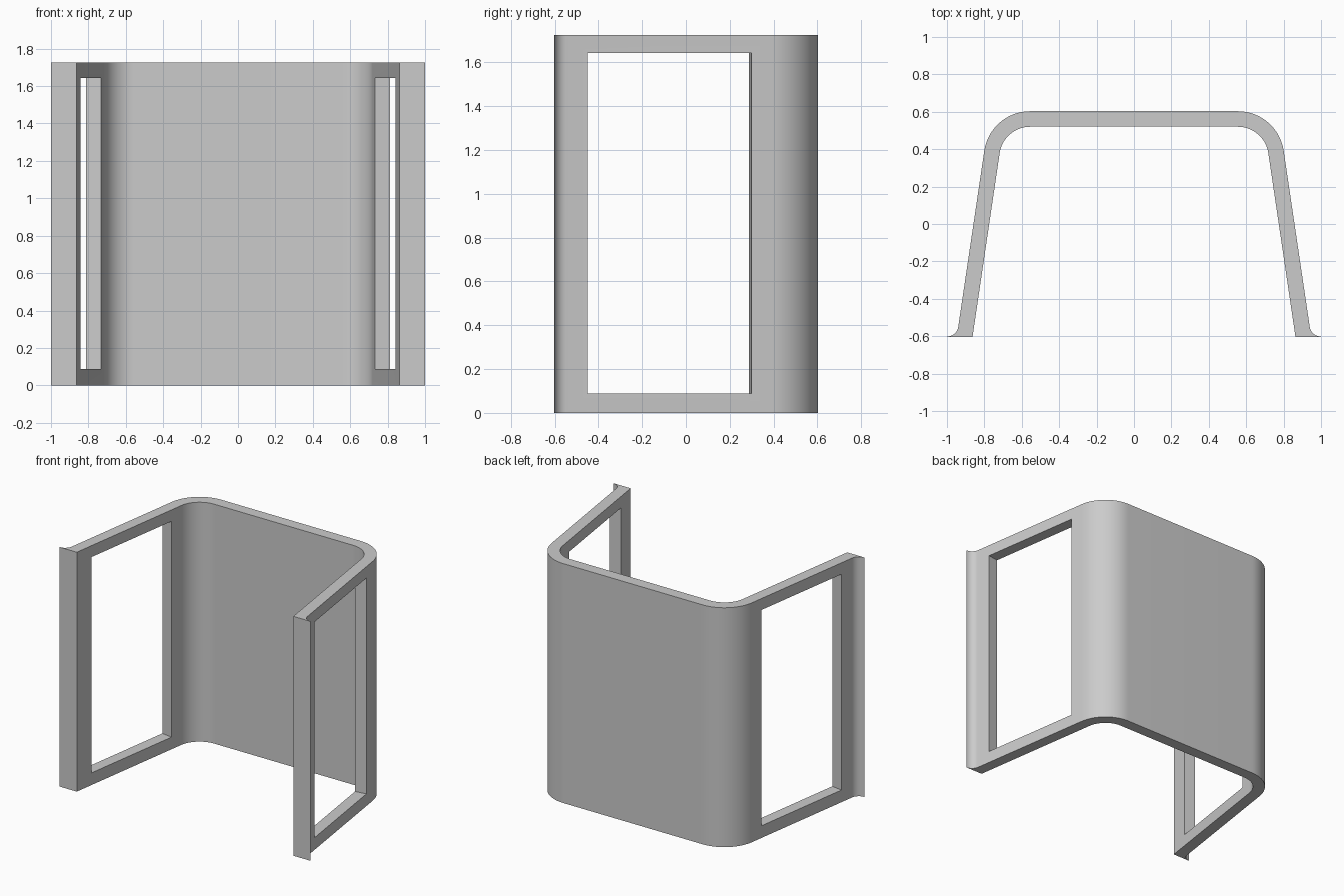
import bpy
import bmesh
from math import sin, cos, radians
from mathutils import Vector, Matrix

cube = bpy.data.objects.get("Cube")
if cube:
    bpy.data.objects.remove(cube, do_unlink=True)

HEIGHT = 1.725
BACK = 0.603
THICK = 0.083
BEND = 0.248                          # outer bend radius
LEAN = radians(8.4)                   # outward lean of the side walls
centre = Vector((0.555, BACK - BEND))
normal = Vector((cos(LEAN), sin(LEAN)))
along = Vector((sin(LEAN), -cos(LEAN)))

grey = bpy.data.materials.new("light_grey")
grey.use_nodes = True
colour = (0.6, 0.6, 0.6, 1)
grey.diffuse_color = colour
grey.node_tree.nodes["Principled BSDF"].inputs["Base Color"].default_value = colour


def arc(c, r, start, end, steps=20):
    angles = [start + (end - start) * i / steps for i in range(steps + 1)]
    return [Vector((c.x + r * cos(a), c.y + r * sin(a))) for a in angles]


def mirrored(points):
    return [Vector((-p.x, p.y)) for p in reversed(points)]


def make_object(name, bm):
    bmesh.ops.recalc_face_normals(bm, faces=bm.faces)
    mesh = bpy.data.meshes.new(name)
    bm.to_mesh(mesh)
    bm.free()
    mesh.materials.append(grey)
    obj = bpy.data.objects.new(name, mesh)
    bpy.context.collection.objects.link(obj)
    return obj


# Plan outline: outer bend, flared foot, then the inner bend
FLARE = 0.061
flare_centre = Vector((1, -BACK + FLARE + 0.001))
outer = arc(centre, BEND, radians(90), LEAN)
outer += arc(flare_centre, FLARE, radians(180) + LEAN, radians(270), 10)
outer.append(Vector((1, -BACK)))
inner_r = BEND - THICK
wall = centre + normal * inner_r
foot = wall + along * ((wall.y + BACK) / cos(LEAN))
inner = [foot] + arc(centre, inner_r, LEAN, radians(90))
outline = outer + inner + mirrored(inner) + mirrored(outer)

# Curved shell
bm = bmesh.new()
base = bm.faces.new([bm.verts.new((p.x, p.y, 0)) for p in outline])
grown = bmesh.ops.extrude_face_region(bm, geom=[base])
top = [v for v in grown["geom"] if isinstance(v, bmesh.types.BMVert)]
bmesh.ops.translate(bm, verts=top, vec=(0, 0, HEIGHT))
shell = make_object("curved_shell", bm)

# Side openings, cut square to each leaning wall
skin = centre + normal * BEND
middle = skin + along * ((skin.y + 0.075) / cos(LEAN)) - normal * THICK / 2
bpy.context.view_layer.objects.active = shell
shell.select_set(True)
for side in (1, -1):
    bm = bmesh.new()
    place = (Matrix.Translation((side * middle.x, middle.y, 0.865))
             @ Matrix.Rotation(side * LEAN, 4, 'Z')
             @ Matrix.Diagonal((0.3, 0.75 / cos(LEAN), 1.555, 1)))
    bmesh.ops.create_cube(bm, size=1, matrix=place)
    cutter = make_object("opening_cutter", bm)
    cutter.hide_render = True
    cut = shell.modifiers.new("opening", 'BOOLEAN')
    cut.operation = 'DIFFERENCE'
    cut.solver = 'EXACT'
    cut.object = cutter
    bpy.ops.object.modifier_apply(modifier=cut.name)
    bpy.data.objects.remove(cutter, do_unlink=True)

bpy.ops.object.shade_smooth_by_angle(angle=radians(30))
